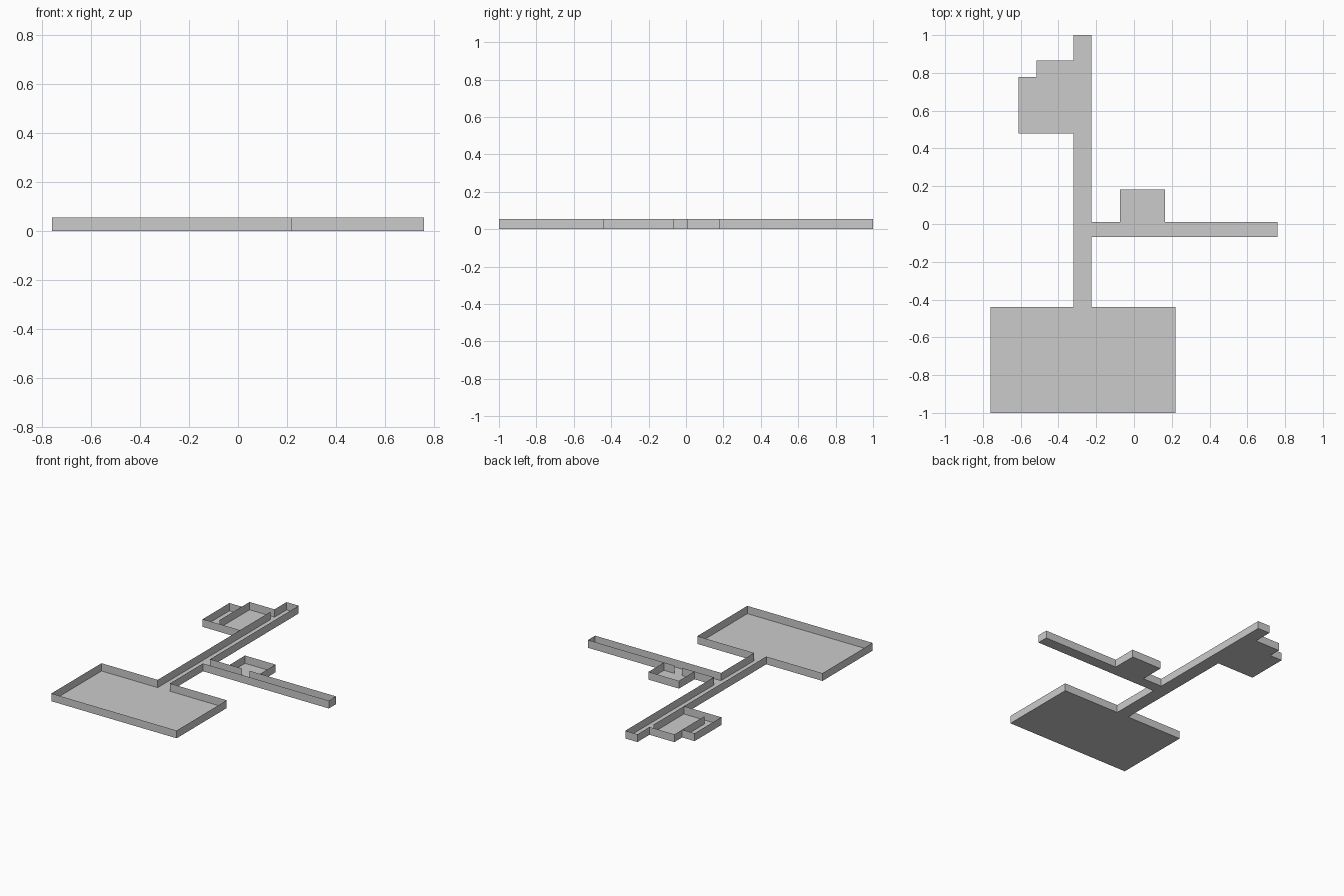
import bpy, bmesh

if "Cube" in bpy.data.objects:
    bpy.data.objects.remove(bpy.data.objects["Cube"])

H = 0.055  # wall height


def make_object(name, bm):
    mesh = bpy.data.meshes.new(name)
    bm.to_mesh(mesh)
    bm.free()
    obj = bpy.data.objects.new(name, mesh)
    bpy.context.collection.objects.link(obj)
    return obj


def floor(name, outline):
    """Flat floor slab from a plan outline."""
    bm = bmesh.new()
    bm.faces.new([bm.verts.new((x, y, 0)) for x, y in outline])
    bmesh.ops.recalc_face_normals(bm, faces=bm.faces)
    for f in bm.faces:
        f.normal_update()
        if f.normal.z < 0:
            f.normal_flip()
    make_object(name, bm)


def rect(x0, y0, x1, y1):
    return [(x0, y0), (x1, y0), (x1, y1), (x0, y1)]


def walls(name, *paths):
    """Thin sheet walls raised along plan paths."""
    bm = bmesh.new()
    for path in paths:
        low = [bm.verts.new((x, y, 0)) for x, y in path]
        high = [bm.verts.new((x, y, H)) for x, y in path]
        for i in range(len(path) - 1):
            bm.faces.new((low[i], low[i + 1], high[i + 1], high[i]))
    make_object(name, bm)


# Shared plan lines
L, R = -0.32, -0.225      # long corridor sides
S, N = -0.07, 0.01        # side corridor sides
HALL = -0.44              # north edge of the large hall

# Large hall, open to the corridor
floor("hall_floor", rect(-0.76, -1, 0.22, HALL))
walls("hall_walls", [(L, HALL), (-0.76, HALL), (-0.76, -1),
                     (0.22, -1), (0.22, HALL), (R, HALL)])

# Long corridor, with a doorway into the corner room
floor("corridor_floor", rect(L, HALL, R, 1))
walls("corridor_walls",
      [(L, HALL), (L, 0.82)],
      [(L, 0.865), (L, 1), (R, 1), (R, N)],
      [(R, S), (R, HALL)])

# Side corridor, with a doorway into the small room
floor("side_corridor_floor", rect(R, S, 0.76, N))
walls("side_corridor_walls",
      [(R, S), (0.76, S), (0.76, N), (0.082, N)],
      [(0.024, N), (R, N)])

# Small room
floor("small_room_floor", rect(-0.073, N, 0.165, 0.183))
walls("small_room_walls", [(-0.073, N), (-0.073, 0.183), (0.165, 0.183), (0.165, N)])

# Corner room with a closet behind a partition
floor("corner_room_floor", rect(-0.515, 0.48, L, 0.865))
floor("closet_floor", rect(-0.612, 0.48, -0.515, 0.778))
walls("corner_room_walls",
      [(L, 0.48), (-0.612, 0.48), (-0.612, 0.778), (-0.515, 0.778)],
      [(-0.515, 0.53), (-0.515, 0.865), (L, 0.865)])
